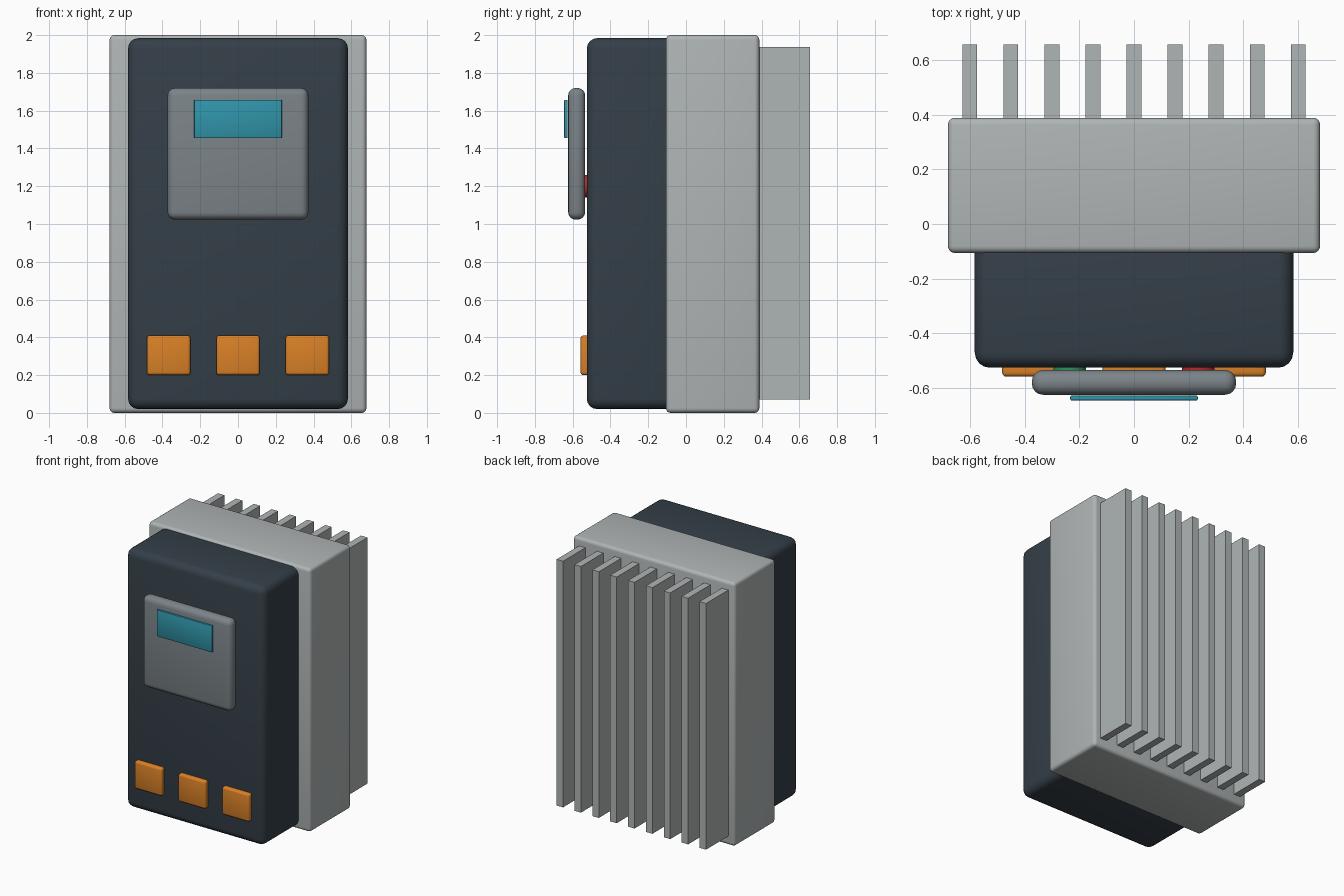
import bpy
from math import radians

if "Cube" in bpy.data.objects:
    bpy.data.objects.remove(bpy.data.objects["Cube"])


def material(name, rgb):
    m = bpy.data.materials.new(name)
    m.diffuse_color = (*rgb, 1)
    m.use_nodes = True
    m.node_tree.nodes["Principled BSDF"].inputs["Base Color"].default_value = m.diffuse_color
    return m


DARK = material("dark_slate", (0.035, 0.05, 0.065))
GREY = material("panel_grey", (0.2, 0.23, 0.25))
LIGHT = material("light_grey", (0.43, 0.46, 0.46))
TEAL = material("teal", (0.03, 0.3, 0.4))
ORANGE = material("orange", (0.7, 0.22, 0.02))
GREEN = material("green", (0.02, 0.3, 0.1))
RED = material("red", (0.5, 0.02, 0.02))


def finish(obj, name, mat, bevel=0.0, segments=4):
    obj.name = name
    obj.data.materials.append(mat)
    if bevel:
        mod = obj.modifiers.new("Bevel", 'BEVEL')
        mod.width = bevel
        mod.segments = segments
        mod.limit_method = 'ANGLE'
        bpy.ops.object.modifier_apply(modifier=mod.name)
        bpy.ops.object.shade_smooth_by_angle(angle=radians(35))
    return obj


def box(name, x, y, z, mat, bevel=0.0, segments=4):
    """Box from (min, max) extents on each axis."""
    ext = (x, y, z)
    bpy.ops.mesh.primitive_cube_add(size=1, location=[(a + b) / 2 for a, b in ext])
    obj = bpy.context.object
    obj.scale = [b - a for a, b in ext]
    bpy.ops.object.transform_apply(location=False, rotation=False, scale=True)
    return finish(obj, name, mat, bevel, segments)


def lamp(name, x, z, mat):
    """Small round indicator facing the front."""
    bpy.ops.mesh.primitive_cylinder_add(vertices=32, radius=0.06, depth=0.035,
                                        location=(x, -0.518, z),
                                        rotation=(radians(90), 0, 0))
    finish(bpy.context.object, name, mat)
    bpy.ops.object.shade_smooth_by_angle(angle=radians(35))


# Main housing and front cover
box("housing", (-0.68, 0.68), (-0.106, 0.388), (0, 2), LIGHT, 0.025)
box("front_cover", (-0.582, 0.582), (-0.525, -0.04), (0.02, 1.984), DARK, 0.055)

# Heat sink fins on the back
for i in range(9):
    x = -0.6 + 0.15 * i
    box(f"heat_sink_fin_{i + 1}", (x - 0.027, x + 0.027), (0.37, 0.656),
        (0.07, 1.938), LIGHT)

# Keypad panel and its screen
box("keypad_panel", (-0.373, 0.373), (-0.624, -0.534), (1.023, 1.72), GREY, 0.04)
box("screen", (-0.233, 0.233), (-0.645, -0.627), (1.455, 1.657), TEAL, 0.005, 2)

# Indicator lamps behind the keypad
lamp("run_lamp", -0.235, 1.2, GREEN)
lamp("stop_lamp", 0.235, 1.2, RED)

# Row of front buttons
for i, x in enumerate((-0.367, 0, 0.367)):
    box(f"front_button_{i + 1}", (x - 0.115, x + 0.115), (-0.558, -0.50),
        (0.2, 0.41), ORANGE, 0.015, 3)
